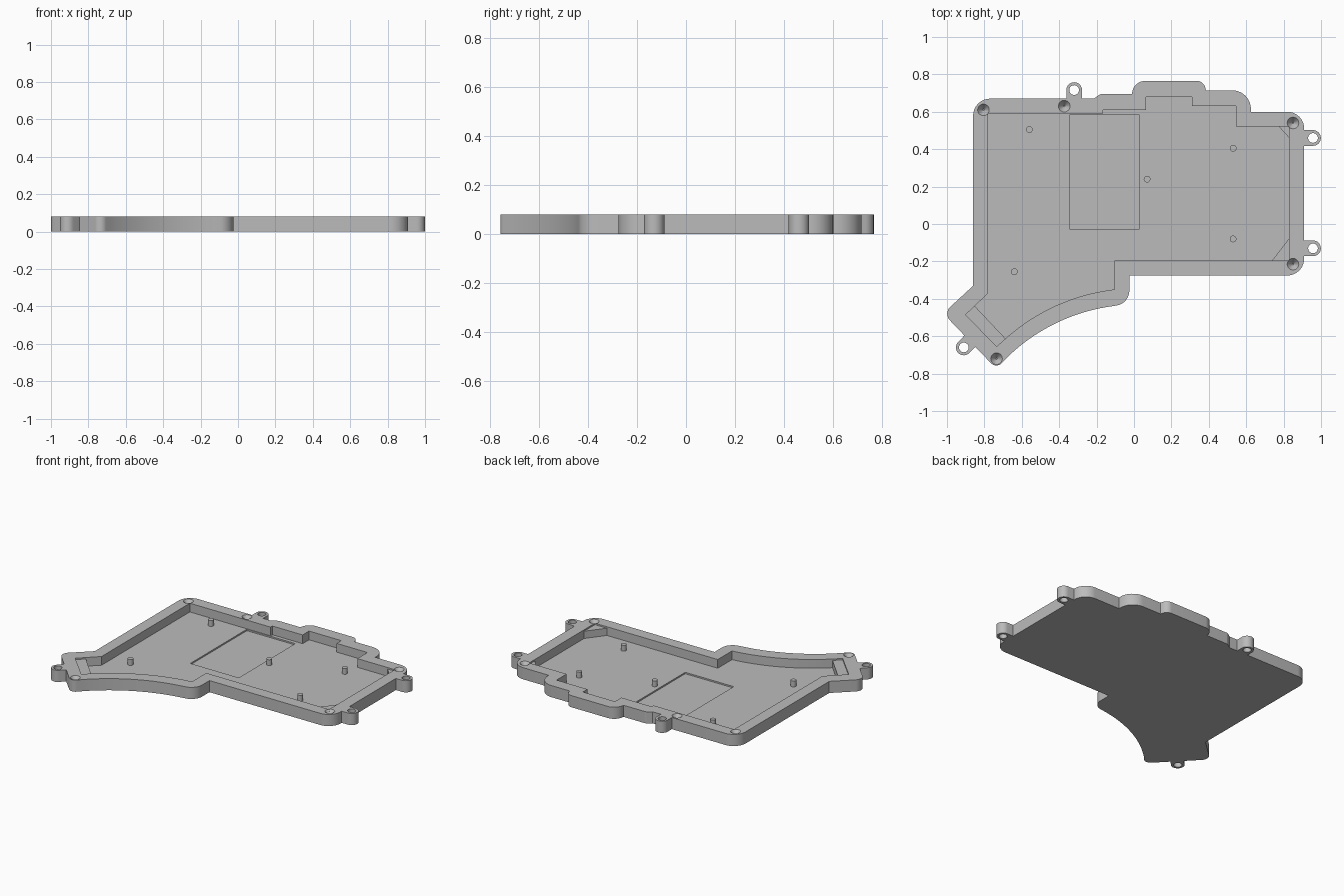
import bpy, bmesh, math
from mathutils import Vector

if "Cube" in bpy.data.objects:
    bpy.data.objects.remove(bpy.data.objects["Cube"])

HEIGHT, FLOOR, SHELF = 0.08, 0.02, 0.07

grey = bpy.data.materials.new("plain_grey")
grey.use_nodes = True
grey.diffuse_color = (0.5, 0.5, 0.5, 1)
grey.node_tree.nodes["Principled BSDF"].inputs["Base Color"].default_value = (0.5, 0.5, 0.5, 1)


def fillet(corners, steps=8):
    """Round each (x, y, radius) corner of a closed outline."""
    out = []
    pts = [Vector(c[:2]) for c in corners]
    for i, p in enumerate(pts):
        r = corners[i][2] if len(corners[i]) > 2 else 0
        if not r:
            out.append(p)
            continue
        a = (pts[i - 1] - p).normalized()
        b = (pts[(i + 1) % len(pts)] - p).normalized()
        half = a.angle(b) / 2
        centre = p + (a + b).normalized() * (r / math.sin(half))
        u = p + a * (r / math.tan(half)) - centre
        v = p + b * (r / math.tan(half)) - centre
        for k in range(steps + 1):
            out.append(centre + u.lerp(v, k / steps).normalized() * r)
    return out


def arc(start, end, sag, steps=20):
    """Points on an arc bulging to the left of the chord."""
    a, b = Vector(start), Vector(end)
    d = (b - a) / 2
    radius = (d.length ** 2 + sag ** 2) / (2 * sag)
    left = Vector((-d.y, d.x)).normalized()
    centre = (a + b) / 2 + left * (sag - radius)
    sweep = math.asin(d.length / radius)
    out = []
    for k in range(steps + 1):
        t = sweep * (2 * k / steps - 1)
        q = centre + radius * (left * math.cos(t) + d.normalized() * math.sin(t))
        out.append((q.x, q.y))
    return out


def finish(name, bm):
    bmesh.ops.recalc_face_normals(bm, faces=bm.faces)
    mesh = bpy.data.meshes.new(name)
    bm.to_mesh(mesh)
    bm.free()
    mesh.materials.append(grey)
    obj = bpy.data.objects.new(name, mesh)
    bpy.context.collection.objects.link(obj)
    return obj


def prism(name, outline, z0, z1):
    bm = bmesh.new()
    face = bm.faces.new([bm.verts.new((p[0], p[1], z0)) for p in outline])
    top = bmesh.ops.extrude_face_region(bm, geom=[face])["geom"]
    bmesh.ops.translate(bm, vec=(0, 0, z1 - z0),
                        verts=[g for g in top if isinstance(g, bmesh.types.BMVert)])
    return finish(name, bm)


def cone(name, x, y, z0, z1, r0, r1, sides=24):
    bm = bmesh.new()
    bmesh.ops.create_cone(bm, cap_ends=True, segments=sides, radius1=r0, radius2=r1, depth=z1 - z0)
    bmesh.ops.translate(bm, vec=(x, y, (z0 + z1) / 2), verts=bm.verts)
    return finish(name, bm)


def combine(target, other, operation):
    bpy.context.view_layer.objects.active = target
    mod = target.modifiers.new(operation.lower(), "BOOLEAN")
    mod.operation, mod.solver, mod.object = operation, "EXACT", other
    bpy.ops.object.modifier_apply(modifier=mod.name)
    bpy.data.objects.remove(other)


def smooth(obj):
    bpy.ops.object.select_all(action="DESELECT")
    obj.select_set(True)
    bpy.context.view_layer.objects.active = obj
    bpy.ops.object.shade_smooth_by_angle(angle=math.radians(30))


# Outer body of the tray
outer = ([(-0.86, 0.67, 0.09), (-0.86, -0.33), (-1.02, -0.478, 0.05), (-0.735, -0.775, 0.04)]
         + arc((-0.68, -0.715), (-0.12, -0.44), 0.05)
         + [(-0.025, -0.425, 0.08), (-0.025, -0.275), (0.91, -0.275, 0.09), (0.91, 0.6, 0.09),
            (0.625, 0.6), (0.625, 0.715, 0.1), (0.385, 0.715), (0.37, 0.765, 0.045),
            (-0.01, 0.765, 0.069), (-0.01, 0.695), (-0.18, 0.695, 0.03), (-0.215, 0.67)])
tray = prism("tray", fillet(outer), 0, HEIGHT)

# Mounting lugs: position and direction towards the body
lugs = [(0.957, 0.46, -1, 0), (0.957, -0.13, -1, 0), (-0.32, 0.716, 0, -1), (-0.91, -0.66, 0.7, 0.72)]
for x, y, dx, dy in lugs:
    c, d = Vector((x, y)), Vector((dx, dy)).normalized()
    n = Vector((-d.y, d.x))
    ring = [c + 0.042 * (n * math.cos(t) - d * math.sin(t))
            for t in (math.pi * k / 16 for k in range(17))]
    combine(tray, prism("lug", ring + [c + d * 0.09 - n * 0.042, c + d * 0.09 + n * 0.042],
                        0, HEIGHT), "UNION")
for x, y, dx, dy in lugs:
    combine(tray, cone("lug_hole", x, y, -0.05, 0.15, 0.026, 0.026), "DIFFERENCE")

# Main cavity and the shallow rectangular floor recess
inner = ([(-0.78, 0.59), (-0.78, -0.37), (-0.90, -0.485), (-0.735, -0.655)]
         + arc((-0.69, -0.615), (-0.105, -0.35), 0.05)
         + [(-0.105, -0.195), (0.83, -0.195), (0.83, 0.52), (0.545, 0.52), (0.545, 0.63),
            (0.31, 0.63), (0.31, 0.68), (0.065, 0.68), (0.065, 0.61), (-0.165, 0.61), (-0.165, 0.59)])
combine(tray, prism("cavity", inner, FLOOR, 0.15), "DIFFERENCE")
recess = [(-0.342, -0.03), (0.027, -0.03), (0.027, 0.585), (-0.342, 0.585)]
combine(tray, prism("recess", recess, 0.01, 0.05), "DIFFERENCE")

# Countersunk screw holes in the rim
for x, y in [(-0.805, 0.61), (-0.373, 0.63), (0.85, 0.54), (0.85, -0.215), (-0.735, -0.72)]:
    combine(tray, cone("screw_hole", x, y, 0.045, HEIGHT + 0.005, 0.004, 0.035), "DIFFERENCE")
smooth(tray)

# Shelves filling cavity corners just below the rim
shelves = {
    "front_corner_shelf": [(0.735, -0.2), (0.835, -0.2), (0.835, -0.07)],
    "back_corner_shelf": [(0.77, 0.525), (0.835, 0.525), (0.835, 0.455)],
    "tail_shelf": [(-0.855, -0.435), (-0.905, -0.485), (-0.735, -0.66), (-0.685, -0.615)],
}
for name, outline in shelves.items():
    prism(name, outline, FLOOR - 0.005, SHELF)

# Locating pins on the floor
for i, (x, y) in enumerate([(-0.56, 0.505), (0.53, 0.405), (0.07, 0.24), (0.53, -0.08), (-0.64, -0.255)]):
    smooth(cone(f"pin_{i + 1}", x, y, FLOOR - 0.005, 0.06, 0.018, 0.018, 20))
